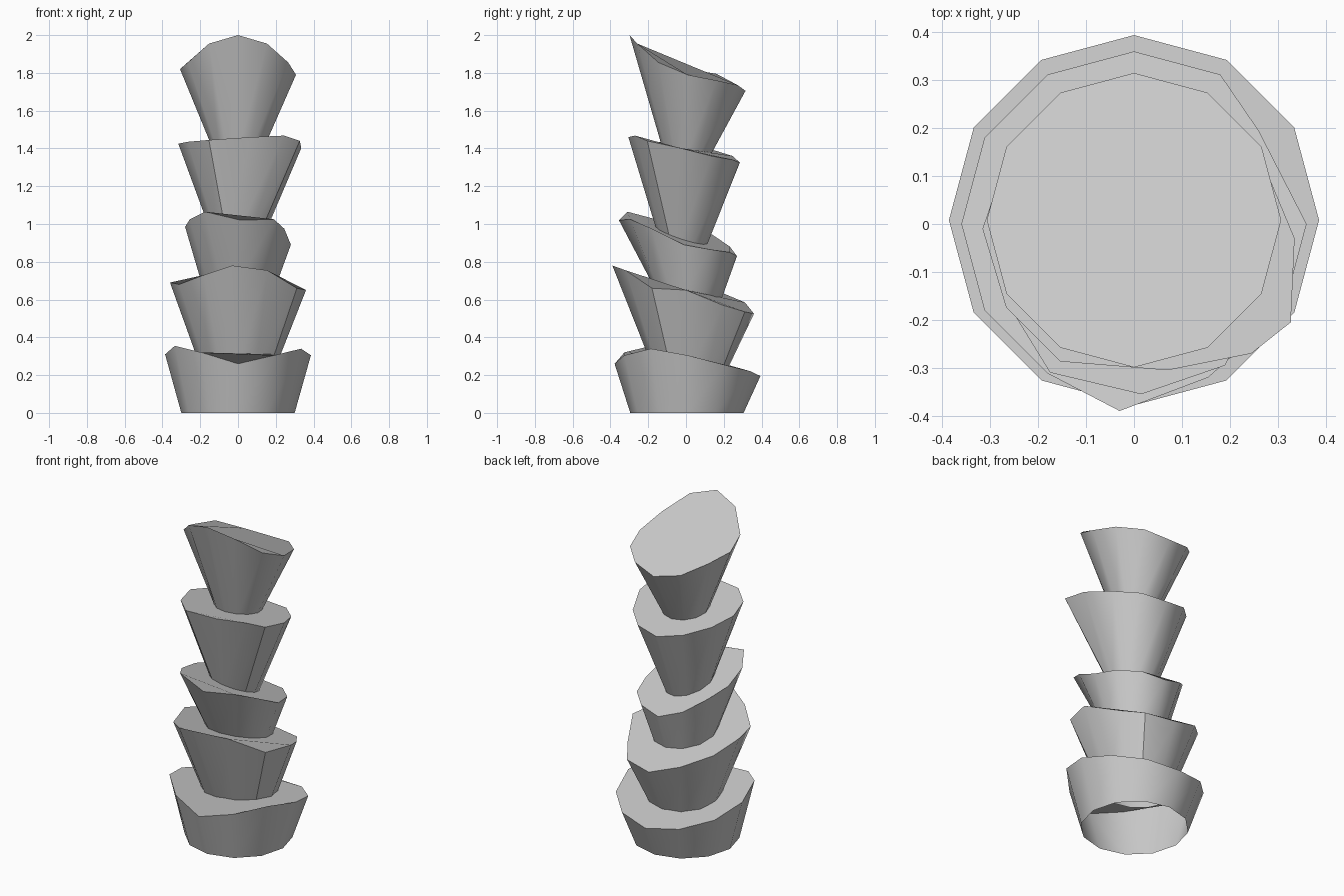
import bpy, bmesh, math

if "Cube" in bpy.data.objects:
    bpy.data.objects.remove(bpy.data.objects["Cube"])

SIDES = 12


def ring(cx, cy, r):
    # Points run from the front (-y) towards the right (+x)
    return [(cx + r * math.sin(2 * math.pi * k / SIDES),
             cy - r * math.cos(2 * math.pi * k / SIDES)) for k in range(SIDES)]


def segment(name, rim, heights, bent, foot, foot_z, tilt):
    """Flared cup: open foot ring, uneven capped rim; bent moves single rim corners."""
    top = ring(*rim)
    for k, p in bent.items():
        top[k] = p
    bm = bmesh.new()
    low = [bm.verts.new((x, y, foot_z - tilt * y)) for x, y in ring(*foot)]
    high = [bm.verts.new((x, y, z)) for (x, y), z in zip(top, heights)]
    for k in range(SIDES):
        n = (k + 1) % SIDES
        bm.faces.new((low[k], low[n], high[n], high[k]))
    bm.faces.new(high)
    mesh = bpy.data.meshes.new(name)
    bm.to_mesh(mesh)
    bm.free()
    ob = bpy.data.objects.new(name, mesh)
    bpy.context.collection.objects.link(ob)
    bpy.ops.object.select_all(action='DESELECT')
    ob.select_set(True)
    bpy.context.view_layer.objects.active = ob
    bpy.ops.object.shade_smooth_by_angle(angle=math.radians(35))


# Broad base segment
segment("trunk_base", (0, 0.008, 0.386),
        [.26, .305, .34, .305, .255, .22, .195, .22, .26, .31, .355, .32],
        {}, (0, 0.005, 0.3), 0, 0)

# Second segment, peaked at the front
segment("trunk_lower", (0, 0, 0.36),
        [.78, .755, .66, .65, .57, .535, .525, .585, .64, .69, .68, .73],
        {0: (-.03, -.39), 1: (.155, -.32), 4: (.26, .195)},
        (0, .015, .19), .22, .1)

# Short middle segment, leaning forward
segment("trunk_middle", (0, -.01, .28),
        [1.02, 1.025, .975, .89, .865, .85, .83, .88, .95, .985, 1.025, 1.065],
        {0: (.015, -.355), 1: (.19, -.295), 2: (.245, -.18),
         10: (-.255, -.18), 11: (-.175, -.31)},
        (.005, 0, .187), .65, .27)

# Tall upper segment
segment("trunk_upper", (0, -.02, .308),
        [1.46, 1.468, 1.44, 1.402, 1.36, 1.34, 1.325, 1.36, 1.395, 1.425, 1.435, 1.445],
        {0: (.07, -.305), 1: (.245, -.27), 2: (.327, -.205), 3: (.335, -.03),
         6: (0, .285), 9: (-.316, -.01)},
        (0, -.025, .13), .91, .35)

# Top segment with slanted crown
segment("trunk_top", (0, .008, .307),
        [2.0, 1.955, 1.855, 1.79, 1.76, 1.735, 1.705, 1.735, 1.795, 1.82, 1.855, 1.955],
        {}, (0, 0, .118), 1.36, .15)
